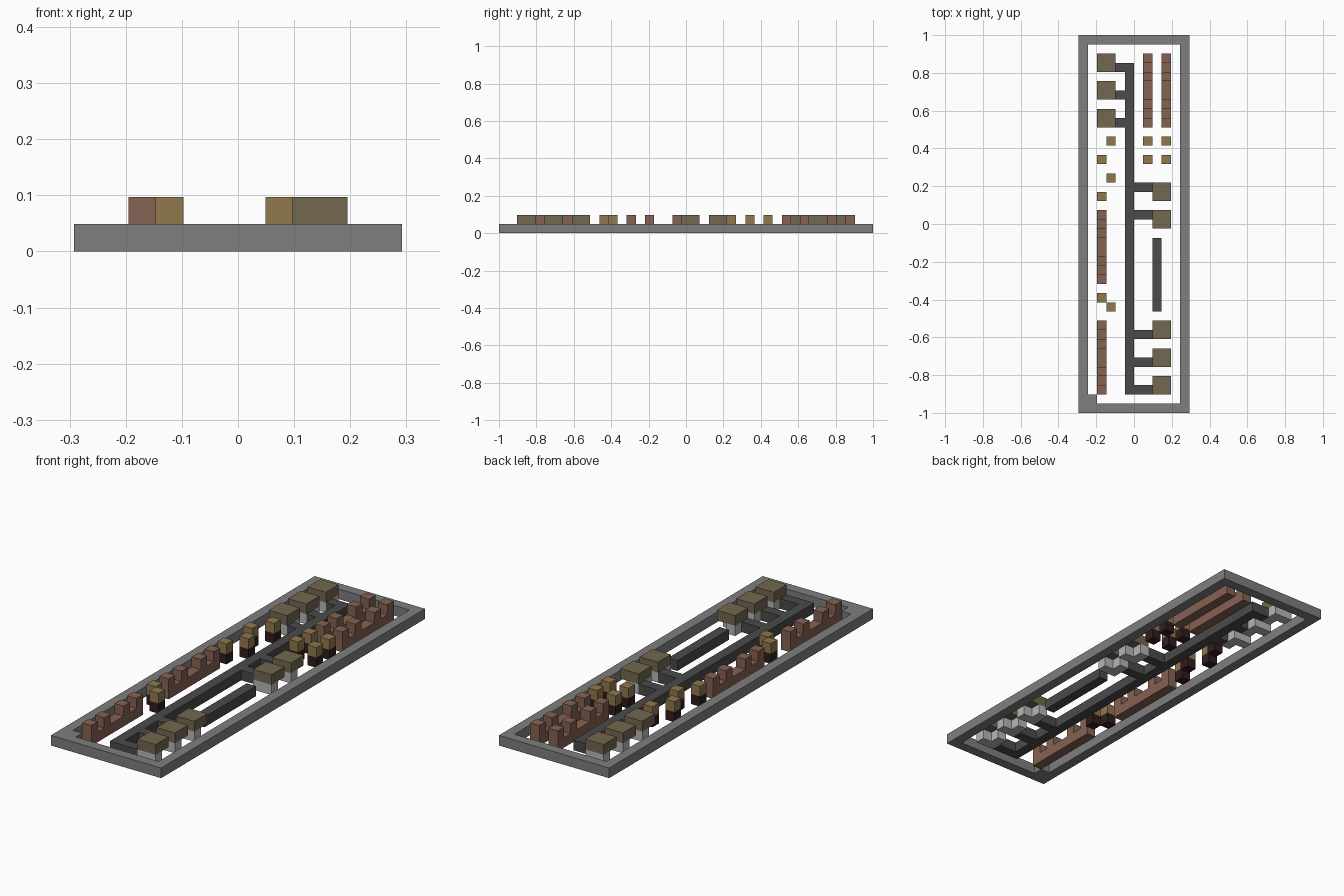
import bpy
import bmesh
from mathutils import Matrix, Vector

cube = bpy.data.objects.get("Cube")
if cube:
    bpy.data.objects.remove(cube, do_unlink=True)

WIDE, LONG = 12, 41          # plan size in grid cells
CELL = 2 / LONG


def material(name, rgb):
    mat = bpy.data.materials.new(name)
    mat.use_nodes = True
    color = (*rgb, 1)
    mat.diffuse_color = color
    mat.node_tree.nodes["Principled BSDF"].inputs["Base Color"].default_value = color
    return mat


stone = material("mid grey", (0.21, 0.21, 0.21))
asphalt = material("dark grey", (0.069, 0.069, 0.069))
concrete = material("light grey", (0.47, 0.47, 0.47))
brick = material("red brown", (0.235, 0.122, 0.084))
ochre = material("ochre", (0.283, 0.188, 0.076))
olive = material("olive", (0.171, 0.138, 0.08))
umber = material("dark brown", (0.03, 0.012, 0.012))


def blocks(name, mat, boxes):
    """Make one object from boxes (column, row, level, columns, rows)."""
    bm = bmesh.new()
    for i, j, k, w, d in boxes:
        center = Vector((i + w / 2 - WIDE / 2, j + d / 2 - LONG / 2, k + 0.5)) * CELL
        scale = Matrix.Diagonal((w * CELL, d * CELL, CELL, 1))
        bmesh.ops.create_cube(bm, size=1, matrix=Matrix.Translation(center) @ scale)
    mesh = bpy.data.meshes.new(name)
    bm.to_mesh(mesh)
    bm.free()
    mesh.materials.append(mat)
    obj = bpy.data.objects.new(name, mesh)
    bpy.context.collection.objects.link(obj)
    return obj


# Border wall with one filled inner corner
blocks("border_wall", stone, [
    (0, 0, 0, WIDE, 1), (0, LONG - 1, 0, WIDE, 1),
    (0, 1, 0, 1, LONG - 2), (WIDE - 1, 1, 0, 1, LONG - 2),
    (1, 1, 0, 1, 1)])

# Central road with driveways, and a separate short road
left_drives = [31, 34, 37]
right_drives = [2, 5, 8, 21, 24]
road = [(5, 2, 0, 1, 36)]
road += [(4, j, 0, 1, 1) for j in left_drives]
road += [(6, j, 0, 2, 1) for j in right_drives]
blocks("main_road", asphalt, road)
blocks("short_road", asphalt, [(8, 11, 0, 1, 8)])

# Houses: a recessed ground floor under a full square roof
for j in left_drives:
    blocks("left_house_walls", concrete, [(3, j, 0, 1, 2), (2, j + 1, 0, 1, 1)])
    blocks("left_house_roof", olive, [(2, j, 1, 2, 2)])
for j in (2, 5, 8, 20, 23):
    blocks("right_house_walls", concrete, [(8, j, 0, 1, 2), (9, j, 0, 1, 1)])
    blocks("right_house_roof", olive, [(8, j, 1, 2, 2)])

# Long low walls with four raised blocks each
for i, j in ((2, 2), (2, 14), (7, 31), (9, 31)):
    blocks("notched_wall", brick,
           [(i, j, 0, 1, 8)] + [(i, j + step, 1, 1, 1) for step in (0, 2, 5, 7)])

# Small two-tone posts
for i, j in ((3, 11), (2, 12), (2, 23), (3, 25), (2, 27), (3, 29),
             (7, 27), (9, 27), (7, 29), (9, 29)):
    blocks("post_base", umber, [(i, j, 0, 1, 1)])
    blocks("post_top", ochre, [(i, j, 1, 1, 1)])
